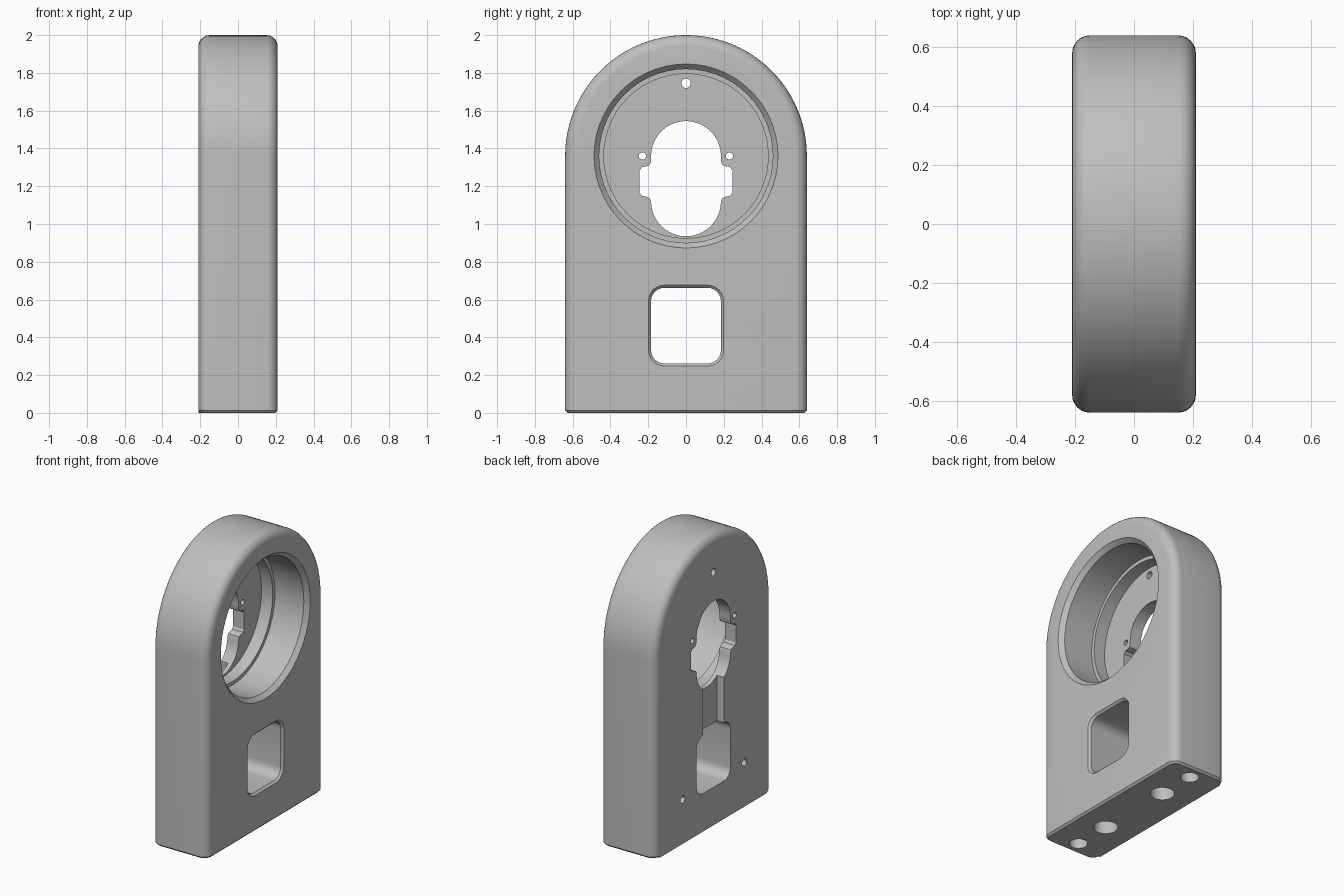
import bpy
import bmesh
from math import sin, cos, pi
from mathutils import Vector

cube = bpy.data.objects.get("Cube")
if cube:
    bpy.data.objects.remove(cube, do_unlink=True)

HALF = 0.21      # half thickness along x
RADIUS = 0.64    # arch radius
CENTRE = 1.36    # height of the arch and recess centre
FILLET = 0.06

grey = bpy.data.materials.new("plain grey")
grey.use_nodes = True
colour = (0.52, 0.52, 0.52, 1)
grey.diffuse_color = colour
grey.node_tree.nodes["Principled BSDF"].inputs["Base Color"].default_value = colour


def arc(y, z, r, start, end, steps):
    """Points of an arc in the yz plane, angles in units of pi."""
    angles = [pi * (start + (end - start) * i / steps) for i in range(steps + 1)]
    return [(y + r * cos(a), z + r * sin(a)) for a in angles]


def circle(y, z, r, steps=48):
    return arc(y, z, r, 0, 2, steps)[:-1]


def rounded_rect(y, z0, z1, r):
    points = []
    corners = [(y - r, z1 - r), (r - y, z1 - r), (r - y, z0 + r), (y - r, z0 + r)]
    for i, (cy, cz) in enumerate(corners):
        points += arc(cy, cz, r, i / 2, i / 2 + 0.5, 6)
    return points


def loft(name, sections, chamfer_base=0):
    """Closed solid through (x, outline) sections."""
    bm = bmesh.new()
    rings = [[bm.verts.new((x, y, z)) for y, z in outline] for x, outline in sections]
    for a, b in zip(rings, rings[1:]):
        for i in range(len(a)):
            j = (i + 1) % len(a)
            bm.faces.new((a[i], a[j], b[j], b[i]))
    bm.faces.new(rings[0])
    bm.faces.new(rings[-1])
    if chamfer_base:
        # Merge the underside into one face, then chamfer its rim
        base = [f for f in bm.faces if all(v.co.z < 1e-5 for v in f.verts)]
        bmesh.ops.dissolve_faces(bm, faces=base)
        rim = [e for e in bm.edges if all(v.co.z < 1e-5 for v in e.verts)]
        bmesh.ops.bevel(bm, geom=rim, offset=chamfer_base, segments=1,
                        affect='EDGES', clamp_overlap=False)
    bmesh.ops.recalc_face_normals(bm, faces=bm.faces[:])
    mesh = bpy.data.meshes.new(name)
    bm.to_mesh(mesh)
    bm.free()
    mesh.materials.append(grey)
    obj = bpy.data.objects.new(name, mesh)
    bpy.context.collection.objects.link(obj)
    return obj


def arch(inset):
    r = RADIUS - inset
    return [(r, 0)] + arc(0, CENTRE, r, 0, 1, 48) + [(-r, 0)]


# Arched housing body with filleted rims
profile = []
for i in range(7):
    a = pi / 2 * i / 6
    profile.append((HALF - FILLET * (1 - cos(a)), FILLET * (1 - sin(a))))
sections = [(-x, arch(d)) for x, d in profile]
sections += [(x, arch(d)) for x, d in reversed(profile)]
body = loft("housing_body", sections, chamfer_base=0.013)

cutters = []

# Stepped round recess with a chamfered mouth
steps = [(0.24, 0.514), (0.18, 0.46), (-0.04, 0.46), (-0.04, 0.435), (-0.125, 0.435)]
cutters.append(loft("recess_cutter", [(x, circle(0, CENTRE, r, 56)) for x, r in steps]))

# Keyhole opening with side tabs
half = arc(0, CENTRE, 0.185, 0.5, 0, 10)
half += [(0.186, 1.33), (0.193, 1.312), (0.21, 1.305), (0.232, 1.302), (0.245, 1.285),
         (0.245, 1.165), (0.235, 1.15), (0.205, 1.143), (0.191, 1.135)]
half += arc(0, 1.12, 0.185, 0, -0.5, 10)
keyhole = half + [(-y, z) for y, z in half[-2:0:-1]]
cutters.append(loft("keyhole_cutter", [(-0.3, keyhole), (-0.1, keyhole)]))

# Square window, chamfered on the recess side
inner = rounded_rect(0.185, 0.262, 0.662, 0.07)
outer = rounded_rect(0.213, 0.234, 0.69, 0.098)
cutters.append(loft("window_cutter", [(-0.3, inner), (HALF - 0.014, inner),
                                      (HALF + 0.014, outer)]))

# Cable groove joining window and keyhole
groove = [(0.115, 0.55), (0.115, 1.0), (-0.115, 1.0), (-0.115, 0.55)]
cutters.append(loft("groove_cutter", [(-0.3, groove), (-0.155, groove)]))

# Screw holes: y, z, radius, inner end
holes = [(0, 1.745, 0.025, -0.1)]
for side in (-1, 1):
    holes += [(side * 0.23, CENTRE, 0.019, -0.1), (side * 0.335, 0.305, 0.025, -0.1)]
for y, z, r, end in holes:
    ring = circle(y, z, r, 20)
    cutters.append(loft("screw_hole_cutter", [(-0.3, ring), (end, ring)]))

# Mounting holes in the base
for y, r in [(0.275, 0.076), (0.54, 0.058)]:
    for side in (-1, 1):
        ring = circle(0, 0, r, 32)
        hole = loft("base_hole_cutter", [(-0.1, ring), (0.3, ring)])
        for v in hole.data.vertices:
            v.co = Vector((v.co.y, v.co.z + side * y, v.co.x))
        hole.data.flip_normals()
        bm = bmesh.new()
        bm.from_mesh(hole.data)
        bmesh.ops.recalc_face_normals(bm, faces=bm.faces[:])
        bm.to_mesh(hole.data)
        bm.free()
        cutters.append(hole)

# Cut everything out of the body
bpy.ops.object.select_all(action='DESELECT')
body.select_set(True)
bpy.context.view_layer.objects.active = body
for cutter in cutters:
    mod = body.modifiers.new("cut", 'BOOLEAN')
    mod.operation = 'DIFFERENCE'
    mod.solver = 'EXACT'
    mod.object = cutter
    bpy.ops.object.modifier_apply(modifier=mod.name)
    bpy.data.objects.remove(cutter, do_unlink=True)

bpy.ops.object.shade_smooth_by_angle(angle=pi / 6)
